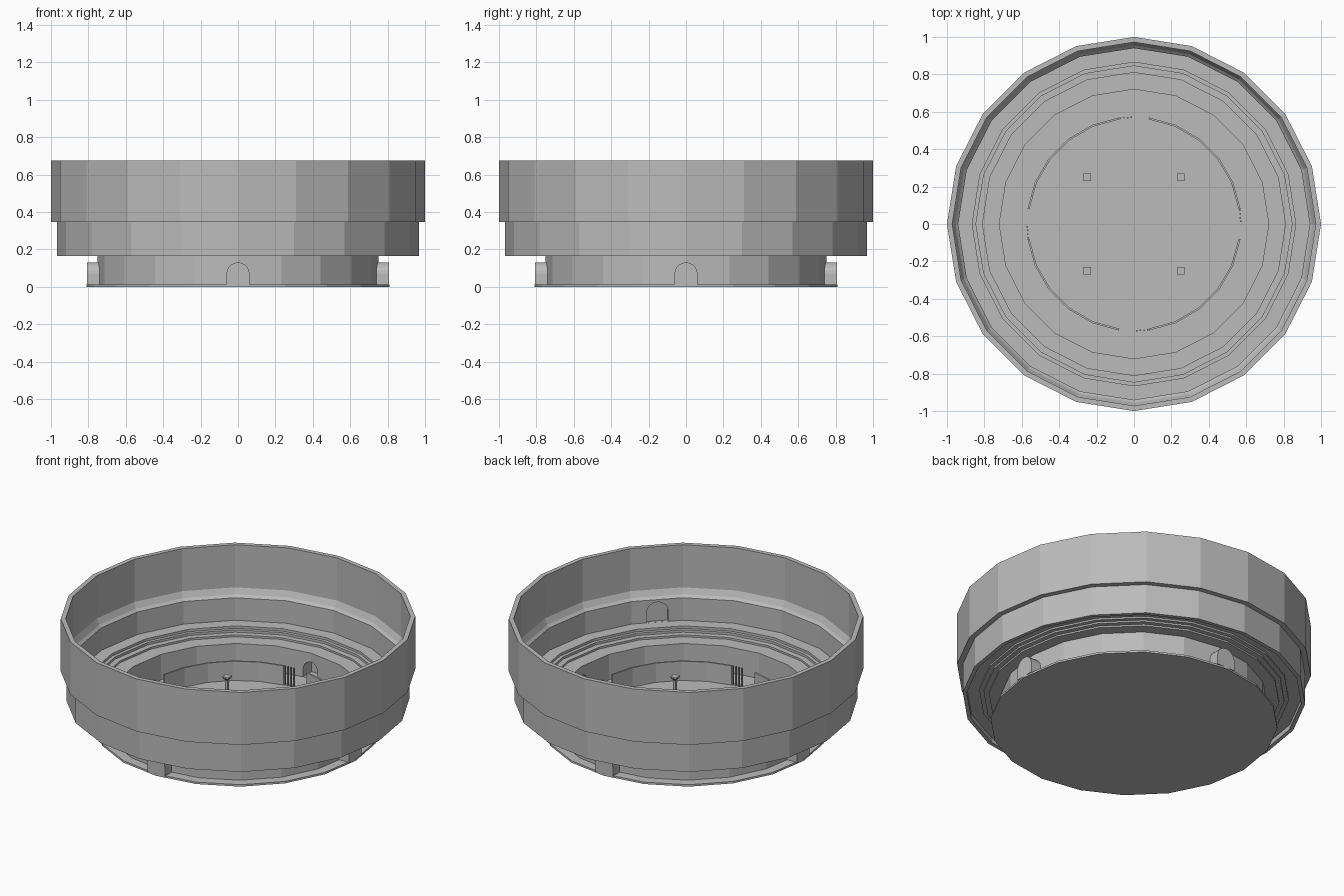
import bpy, bmesh, math
from mathutils import Matrix

if "Cube" in bpy.data.objects:
    bpy.data.objects.remove(bpy.data.objects["Cube"])

N = 20
mat = bpy.data.materials.new("stone_grey")
mat.diffuse_color = (0.5, 0.5, 0.5, 1)
mat.use_nodes = True
mat.node_tree.nodes["Principled BSDF"].inputs["Base Color"].default_value = mat.diffuse_color


def make(name, bm):
    bmesh.ops.recalc_face_normals(bm, faces=bm.faces)
    me = bpy.data.meshes.new(name)
    bm.to_mesh(me)
    bm.free()
    me.materials.append(mat)
    ob = bpy.data.objects.new(name, me)
    bpy.context.collection.objects.link(ob)
    return ob


def revolve(name, profile, start=0.0, end=360.0, steps=N):
    """Turn a closed (radius, height) profile about z, fully or over an arc."""
    bm = bmesh.new()
    full = end - start >= 360
    rings = []
    for i in range(steps if full else steps + 1):
        a = math.radians(start + (end - start) * i / steps)
        rings.append([bm.verts.new((r * math.cos(a), r * math.sin(a), z)) for r, z in profile])
    n = len(profile)
    for i in range(steps):
        p, q = rings[i], rings[(i + 1) % len(rings)]
        for j in range(n):
            k = (j + 1) % n
            bm.faces.new((p[j], q[j], q[k], p[k]))
    if not full:
        bm.faces.new(rings[0])
        bm.faces.new(rings[-1])
    return make(name, bm)


def disc(name, r, z0, z1):
    bm = bmesh.new()
    bmesh.ops.create_cone(bm, cap_ends=True, segments=N, radius1=r, radius2=r, depth=z1 - z0,
                          matrix=Matrix.Translation((0, 0, (z0 + z1) / 2)))
    return make(name, bm)


def arch(name, angle, r0, r1, w, z0, top):
    """Round-topped block running outward from r0 to r1."""
    pts = [(-w, z0), (w, z0)]
    pts += [(w * math.cos(math.pi * i / 10), top - w + w * math.sin(math.pi * i / 10)) for i in range(11)]
    bm = bmesh.new()
    a = [bm.verts.new((r0, y, z)) for y, z in pts]
    b = [bm.verts.new((r1, y, z)) for y, z in pts]
    for i in range(len(pts)):
        j = (i + 1) % len(pts)
        bm.faces.new((a[i], a[j], b[j], b[i]))
    bm.faces.new(a)
    bm.faces.new(b)
    bmesh.ops.remove_doubles(bm, verts=bm.verts, dist=1e-5)
    bm.transform(Matrix.Rotation(math.radians(angle), 4, 'Z'))
    return make(name, bm)


def cut(ob, cutter):
    m = ob.modifiers.new("cut", 'BOOLEAN')
    m.operation, m.solver, m.object = 'DIFFERENCE', 'EXACT', cutter
    bpy.context.view_layer.objects.active = ob
    bpy.ops.object.modifier_apply(modifier=m.name)


# Outer bowl: high wall, band, stepped seating and pit wall in one shell
shell = revolve("bowl_shell", [
    (0.75, 0.008), (0.75, 0.165), (0.82, 0.165), (0.82, 0.175), (0.85, 0.175), (0.85, 0.185),
    (0.875, 0.185), (0.875, 0.195), (0.945, 0.195), (0.945, 0.165), (0.968, 0.165), (0.968, 0.348),
    (1.0, 0.348), (1.0, 0.675), (0.972, 0.675), (0.972, 0.41), (0.955, 0.375), (0.94, 0.36),
    (0.94, 0.22), (0.865, 0.22), (0.865, 0.205), (0.845, 0.205), (0.845, 0.19), (0.81, 0.19),
    (0.81, 0.178), (0.72, 0.178), (0.72, 0.008)])

# Base plate and pit floor
disc("base_plate", 0.81, 0.0, 0.012)
disc("pit_floor", 0.735, 0.01, 0.02)

# Four gate alcoves at the pit, four shallow niches in the upper wall
cutters = []
for k in range(4):
    ang = 90 * k
    c = arch("alcove_cutter", ang, 0.68, 0.795, 0.05, 0.021, 0.122)
    housing = arch("gate_alcove", ang, 0.735, 0.808, 0.062, 0.01, 0.131)
    cut(shell, c)
    cut(housing, c)
    n = arch("niche_cutter", ang + 45, 0.89, 0.945, 0.062, 0.2205, 0.345)
    cut(shell, n)
    cutters += [c, n]
for c in cutters:
    bpy.data.objects.remove(c)

# Inner ring fence in four arcs, with barred gates between them
for k in range(4):
    revolve("ring_fence", [(0.565, 0.018), (0.575, 0.018), (0.575, 0.14), (0.565, 0.14)],
            90 * k + 8, 90 * k + 82, 5)
    for i in range(4):
        a = 90 * k + 1 + i * 2
        revolve("gate_bar", [(0.566, 0.018), (0.574, 0.018), (0.574, 0.14), (0.566, 0.14)], a, a + 0.8, 1)

# Four posts with flared square heads
for x in (-0.25, 0.25):
    for y in (-0.25, 0.25):
        bm = bmesh.new()
        for r1, r2, z0, z1 in ((0.011, 0.011, 0.018, 0.125), (0.011, 0.028, 0.125, 0.14),
                               (0.028, 0.028, 0.14, 0.148)):
            bmesh.ops.create_cone(bm, cap_ends=True, segments=4, radius1=r1, radius2=r2, depth=z1 - z0,
                                  matrix=Matrix.Translation((x, y, (z0 + z1) / 2))
                                  @ Matrix.Rotation(math.pi / 4, 4, 'Z'))
        make("torch_post", bm)
